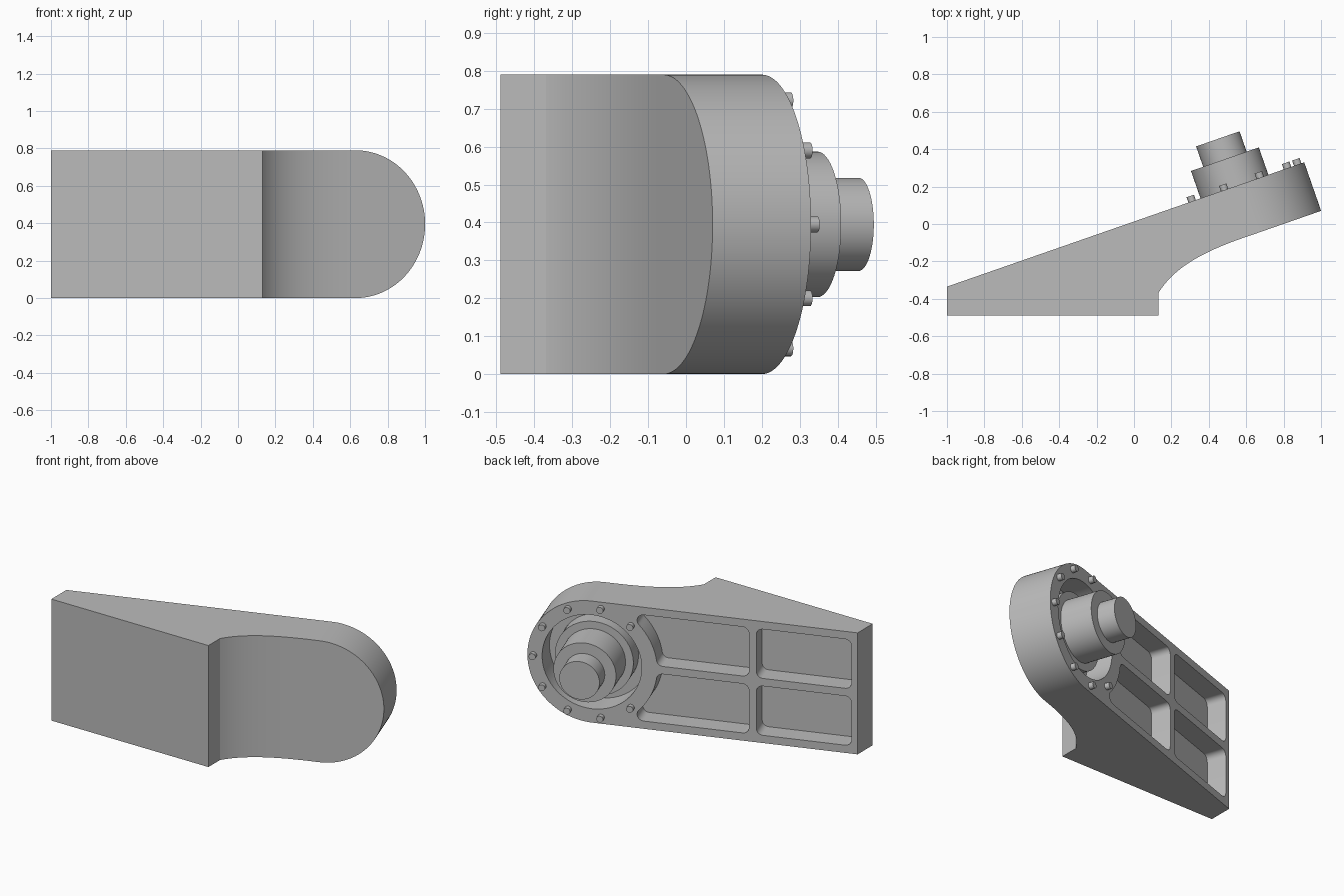
import bpy, bmesh, math
from mathutils import Vector

if "Cube" in bpy.data.objects:
    bpy.data.objects.remove(bpy.data.objects["Cube"])

H = 0.79                                  # height of the arm
ANG = math.atan2(0.665, 1.91)             # slope of the mounting face
D = Vector((math.cos(ANG), math.sin(ANG), 0))
N = Vector((-math.sin(ANG), math.cos(ANG), 0))
ORIGIN = Vector((-1, -0.335, 0))
END = 1.91 / math.cos(ANG)                # length of the mounting face
R = H / 2
CU, CZ = END - R, H / 2                   # hub centre on the mounting face

grey = bpy.data.materials.new("grey metal")
grey.diffuse_color = (0.5, 0.5, 0.5, 1)
grey.use_nodes = True
grey.node_tree.nodes["Principled BSDF"].inputs["Base Color"].default_value = grey.diffuse_color


def on_face(u, z, h):
    """Mounting face coordinates: along, up, outward."""
    return ORIGIN + D * u + Vector((0, 0, z)) + N * h


def upright(x, y, z):
    return Vector((x, y, z))


def arc(cx, cy, r, a0, a1, n):
    return [(cx + r * math.cos(math.radians(a0 + (a1 - a0) * i / n)),
             cy + r * math.sin(math.radians(a0 + (a1 - a0) * i / n))) for i in range(n + 1)]


def prism(name, outline, place, low, high):
    bm = bmesh.new()
    a = [bm.verts.new(place(p, q, low)) for p, q in outline]
    b = [bm.verts.new(place(p, q, high)) for p, q in outline]
    bm.faces.new(a)
    bm.faces.new(b)
    for i in range(len(a)):
        j = (i + 1) % len(a)
        bm.faces.new((a[i], a[j], b[j], b[i]))
    bmesh.ops.recalc_face_normals(bm, faces=bm.faces)
    mesh = bpy.data.meshes.new(name)
    bm.to_mesh(mesh)
    bm.free()
    mesh.materials.append(grey)
    ob = bpy.data.objects.new(name, mesh)
    bpy.context.collection.objects.link(ob)
    return ob


def disc(name, u, z, r, low, high, n=64):
    return prism(name, arc(u, z, r, 0, 360, n)[:-1], on_face, low, high)


def select(ob):
    bpy.ops.object.select_all(action='DESELECT')
    ob.select_set(True)
    bpy.context.view_layer.objects.active = ob


def cut(ob, tool, operation='DIFFERENCE'):
    mod = ob.modifiers.new("cut", 'BOOLEAN')
    mod.operation, mod.solver, mod.object = operation, 'EXACT', tool
    select(ob)
    bpy.ops.object.modifier_apply(modifier=mod.name)
    bpy.data.objects.remove(tool)


# arm: plan profile with a concave underside
p = [Vector(v) for v in ((0.13, -0.37), (0.22, -0.22), (0.40, -0.135), (0.626, -0.06))]
curve = []
for i in range(25):
    t = i / 24
    v = p[0] * (1 - t)**3 + p[1] * 3 * t * (1 - t)**2 + p[2] * 3 * t * t * (1 - t) + p[3] * t**3
    curve.append((v.x, v.y))
tip = [on_face(END + 0.15, 0, h) for h in (-0.275, 0)]
profile = [(-1, -0.335), (-1, -0.49), (0.13, -0.49)] + curve + [(t.x, t.y) for t in tip]
arm = prism("arm", profile, upright, -0.1, H + 0.1)

# rounded end
stadium = [(-2, H), (-2, 0)] + arc(CU, CZ, R, -90, 90, 64)
cut(arm, prism("end_trim", stadium, on_face, -2, 0.6), 'INTERSECT')

# round hub recess
cut(arm, disc("hub_cutter", CU, CZ, 0.305, -0.16, 0.1))

# four weight-saving pockets, mirrored about mid height
F, RIM, DEPTH = 0.04, 0.40, 0.125
Z0, Z1 = 0.42 + F, 0.74 - F
a_low, a_high = [math.degrees(math.asin((z - CZ) / (RIM + F))) for z in (Z0, Z1)]
u_low, u_high = [CU - (RIM + F) * math.cos(math.radians(a)) for a in (a_low, a_high)]
inner = (arc(u_high, Z1, F, 90, -a_high, 10)
         + arc(CU, CZ, RIM, 180 - a_high, 180 - a_low, 16)[1:-1]
         + arc(u_low, Z0, F, -a_low, -90, 8)
         + arc(0.665 + F, Z0, F, -90, -180, 8) + arc(0.665 + F, Z1, F, 180, 90, 8))
outer = (arc(0.62 - F, Z1, F, 90, 0, 8) + arc(0.62 - F, Z0, F, 0, -90, 8)
         + arc(0.037 + F, Z0, F, -90, -180, 8) + arc(0.037 + F, Z1, F, 180, 90, 8))
for shape in (inner, outer):
    for flip in (False, True):
        pts = [(u, H - z if flip else z) for u, z in shape]
        cut(arm, prism("pocket_cutter", pts, on_face, -DEPTH, 0.1))

# stepped shaft
parts = [arm,
         disc("hub_collar", CU, CZ, 0.24, -0.165, -0.05),
         disc("hub_drum", CU, CZ, 0.192, -0.06, 0.155),
         disc("hub_shaft", CU, CZ, 0.123, 0.15, 0.27)]

# bolts around the rim
for i in range(-4, 5):
    a = math.radians(33 * i)
    parts.append(disc("bolt", CU + 0.358 * math.cos(a), CZ + 0.358 * math.sin(a),
                      0.021, -0.01, 0.03, 20))

for ob in parts:
    select(ob)
    bpy.ops.object.shade_smooth_by_angle(angle=math.radians(30))
